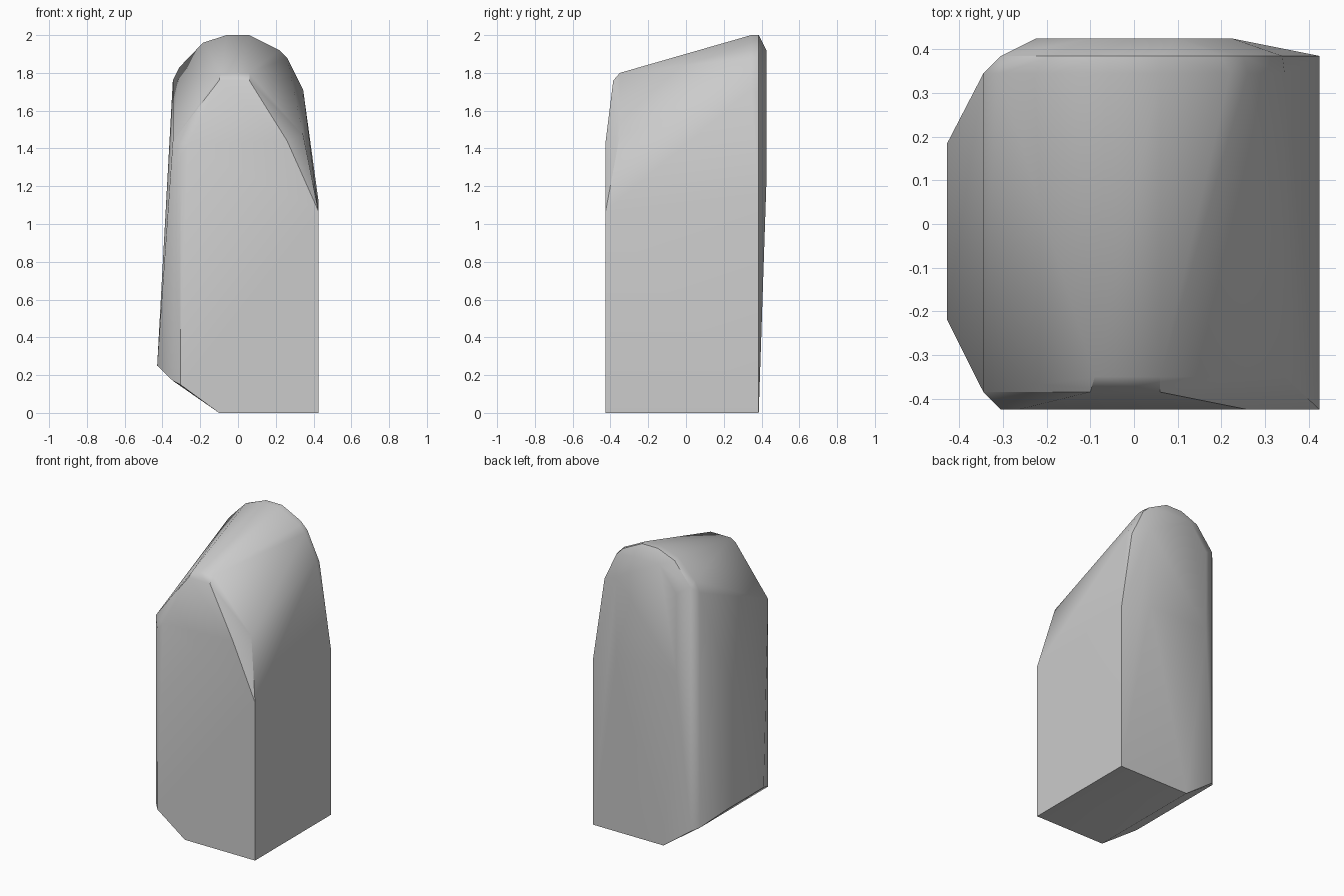
import bpy, bmesh, math

cube = bpy.data.objects.get("Cube")
if cube:
    bpy.data.objects.remove(cube)

grey = bpy.data.materials.new("plain grey")
grey.use_nodes = True
colour = (0.6, 0.6, 0.6, 1)
grey.diffuse_color = colour
grey.node_tree.nodes["Principled BSDF"].inputs["Base Color"].default_value = colour

FRONT, BACK, RIM = -0.425, 0.425, 0.385
points = []


def row(y, profile):
    """Add a cross-section of (x, z) points at depth y."""
    points.extend((x, y, z) for x, z in profile)


# Flat front face with its slanted shoulders
row(FRONT, [(-0.1, 0), (0.425, 0), (0.425, 1.07), (0.26, 1.44),
            (-0.265, 1.42), (-0.305, 1.36), (-0.305, 0.15)])

# Narrow front brow and its small rounded edge
row(-RIM, [(-0.1, 1.76), (0.06, 1.76), (-0.345, 1.44), (-0.345, 0.17)])
row(-0.35, [(-0.09, 1.8), (0.06, 1.8), (0.345, 1.47)])

# Low bulge on the left-hand side of the front
for y in (-0.22, 0.185):
    row(y, [(-0.428, 0.25)])

# Tall rounded arch near the back
row(0.345, [(-0.345, 1.76), (-0.345, 0.17), (-0.31, 1.83), (-0.185, 1.96),
            (-0.06, 2), (0.06, 2), (0.22, 1.92), (0.26, 1.88), (0.345, 1.71)])
row(RIM, [(-0.1, 0), (0.425, 0), (0.425, 1.13), (0.34, 1.69), (0.25, 1.88),
          (0.2, 1.93), (0.06, 2), (-0.06, 2), (-0.185, 1.95),
          (-0.305, 1.8), (-0.305, 0.15)])

# Slightly bulging back panel
row(BACK, [(-0.1, 1.92), (0.1, 1.92), (0.225, 1.75), (-0.225, 1.75),
           (0.225, 1.2), (-0.225, 1.2)])

# Wrap one convex skin around the cross-sections
bm = bmesh.new()
for p in points:
    bm.verts.new(p)
hull = bmesh.ops.convex_hull(bm, input=bm.verts)
loose = {v for v in hull["geom_interior"] + hull["geom_unused"]
         if isinstance(v, bmesh.types.BMVert) and not v.link_faces}
bmesh.ops.delete(bm, geom=list(loose), context="VERTS")
bmesh.ops.dissolve_limit(bm, angle_limit=math.radians(0.5),
                         verts=bm.verts, edges=bm.edges)
bmesh.ops.recalc_face_normals(bm, faces=bm.faces)

mesh = bpy.data.meshes.new("rounded_block")
bm.to_mesh(mesh)
bm.free()
mesh.materials.append(grey)
block = bpy.data.objects.new("rounded_block", mesh)
bpy.context.collection.objects.link(block)

# Soft shading with crisp main edges
bpy.context.view_layer.objects.active = block
block.select_set(True)
bpy.ops.object.shade_smooth_by_angle(angle=math.radians(35))
